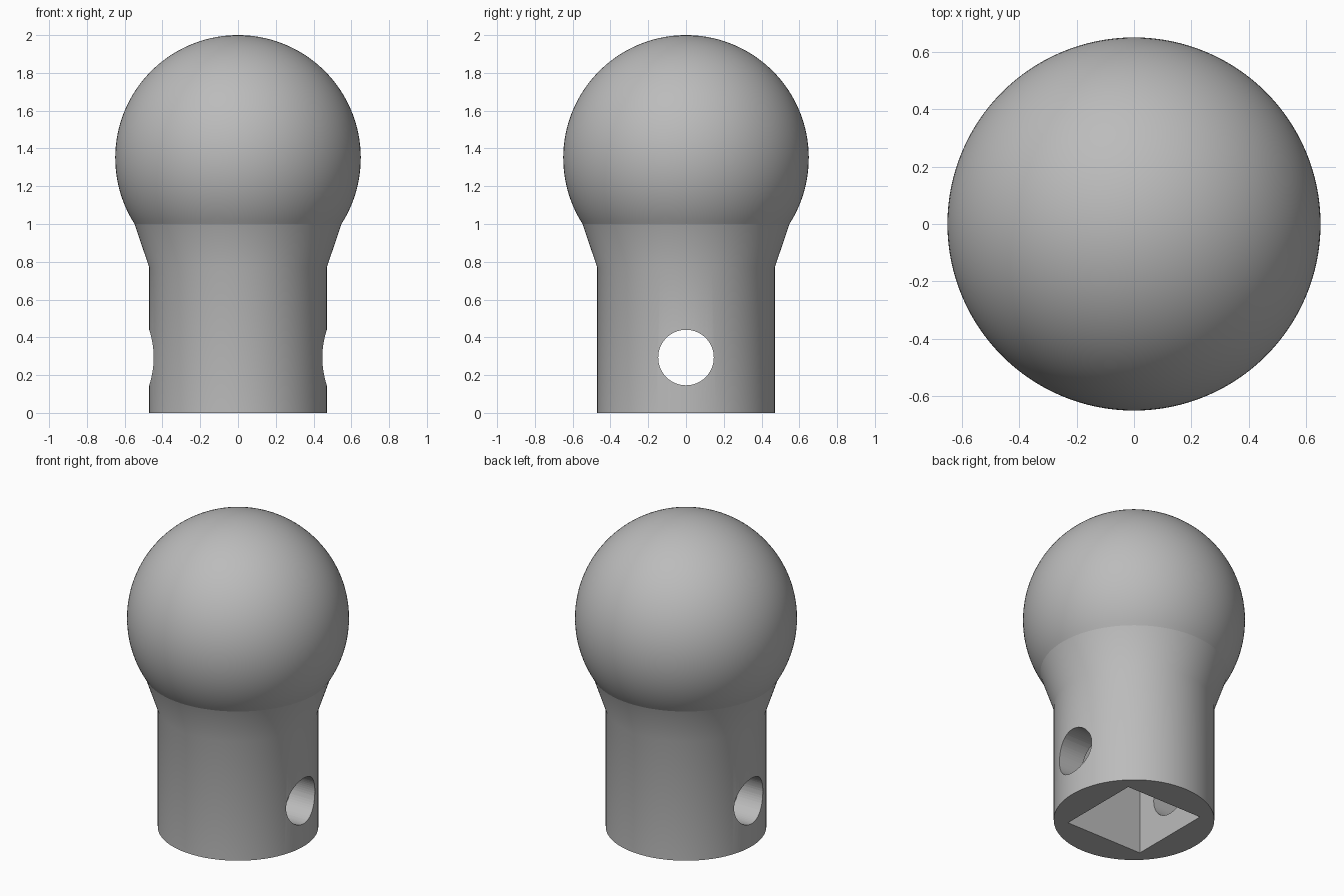
import bpy
import bmesh
from math import sin, cos, pi, asin
from mathutils import Matrix

default = bpy.data.objects.get("Cube")
if default:
    bpy.data.objects.remove(default, do_unlink=True)

BODY_R, NECK_Z, SEAM_Z = 0.47, 0.77, 1.0
BALL_R, BALL_Z = 0.65, 1.35
SEGMENTS, RINGS = 128, 48

grey = bpy.data.materials.new("plain_grey")
grey.use_nodes = True
colour = (0.5, 0.5, 0.5, 1)
grey.diffuse_color = colour
grey.node_tree.nodes["Principled BSDF"].inputs["Base Color"].default_value = colour


def make_object(name, bm):
    mesh = bpy.data.meshes.new(name)
    bmesh.ops.recalc_face_normals(bm, faces=bm.faces)
    bm.to_mesh(mesh)
    bm.free()
    mesh.materials.append(grey)
    obj = bpy.data.objects.new(name, mesh)
    bpy.context.collection.objects.link(obj)
    return obj


# Knob: shank, flared neck and ball turned from one profile
start = asin((SEAM_Z - BALL_Z) / BALL_R)
profile = [(0, 0), (BODY_R, 0), (BODY_R, NECK_Z)]
for i in range(RINGS + 1):
    a = start + (pi / 2 - start) * i / RINGS
    profile.append((BALL_R * cos(a), BALL_Z + BALL_R * sin(a)))

bm = bmesh.new()
verts = [bm.verts.new((r, 0, z)) for r, z in profile]
edges = [bm.edges.new(pair) for pair in zip(verts, verts[1:])]
bmesh.ops.spin(bm, geom=verts + edges, cent=(0, 0, 0), axis=(0, 0, 1),
               angle=2 * pi, steps=SEGMENTS)
bmesh.ops.remove_doubles(bm, verts=bm.verts, dist=0.0001)
# Crease where the neck meets the ball
for e in bm.edges:
    if all(abs(v.co.z - SEAM_Z) < 0.001 for v in e.verts):
        e.smooth = False
knob = make_object("ball_knob", bm)

# Square socket cutter, open at the bottom
bm = bmesh.new()
bmesh.ops.create_cube(bm, size=1, matrix=Matrix.Translation((0, 0, 0.3))
                      @ Matrix.Diagonal((0.548, 0.548, 0.9, 1)))
socket = make_object("socket_cutter", bm)

# Round cross hole cutter, running side to side
bm = bmesh.new()
bmesh.ops.create_cone(bm, cap_ends=True, segments=64, radius1=0.147,
                      radius2=0.147, depth=2,
                      matrix=Matrix.Translation((0, 0, 0.293))
                      @ Matrix.Rotation(pi / 2, 4, 'Y'))
cross_hole = make_object("cross_hole_cutter", bm)

bpy.ops.object.select_all(action='DESELECT')
bpy.context.view_layer.objects.active = knob
knob.select_set(True)
for cutter in (socket, cross_hole):
    mod = knob.modifiers.new(cutter.name, 'BOOLEAN')
    mod.operation = 'DIFFERENCE'
    mod.solver = 'EXACT'
    mod.object = cutter
    bpy.ops.object.modifier_apply(modifier=mod.name)
    bpy.data.objects.remove(cutter, do_unlink=True)

bpy.ops.object.shade_smooth_by_angle(angle=pi / 6)
